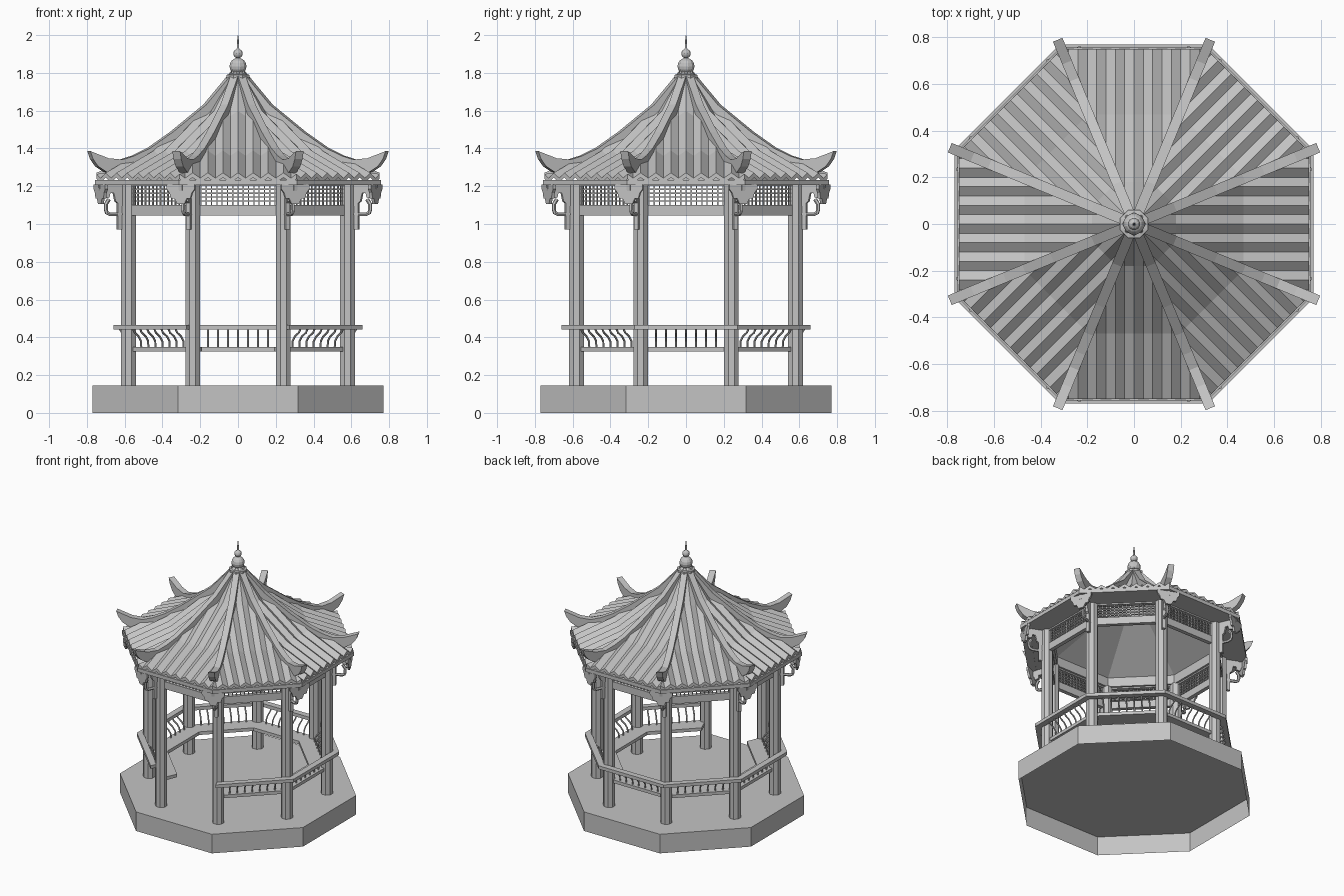
import bpy, bmesh, math
from mathutils import Matrix, Vector

if "Cube" in bpy.data.objects:
    bpy.data.objects.remove(bpy.data.objects["Cube"], do_unlink=True)

STEP = math.pi / 4
HALF = STEP / 2
TAN = math.tan(HALF)

stone = bpy.data.materials.new("stone_grey")
stone.use_nodes = True
stone.diffuse_color = (0.55, 0.55, 0.55, 1)
stone.node_tree.nodes["Principled BSDF"].inputs["Base Color"].default_value = stone.diffuse_color


def finish(name, bm, turns=(0,), recalc=True):
    """Repeat the sector geometry around z (turns in eighths) and make an object."""
    if recalc:
        bmesh.ops.recalc_face_normals(bm, faces=bm.faces)
    sector = bpy.data.meshes.new("sector")
    bm.to_mesh(sector)
    out = bmesh.new()
    for k in turns:
        start = len(out.verts)
        out.from_mesh(sector)
        out.verts.ensure_lookup_table()
        bmesh.ops.transform(out, matrix=Matrix.Rotation(k * STEP, 4, 'Z'), verts=out.verts[start:])
    mesh = bpy.data.meshes.new(name)
    out.to_mesh(mesh)
    out.free()
    bm.free()
    bpy.data.meshes.remove(sector)
    mesh.materials.append(stone)
    obj = bpy.data.objects.new(name, mesh)
    bpy.context.collection.objects.link(obj)


def prism(bm, outline, offset):
    """Extrude a closed outline along an offset vector."""
    low = [bm.verts.new(p) for p in outline]
    high = [bm.verts.new(Vector(p) + Vector(offset)) for p in outline]
    bm.faces.new(low)
    bm.faces.new(high[::-1])
    for i in range(len(low)):
        j = (i + 1) % len(low)
        bm.faces.new((low[i], high[i], high[j], low[j]))


def box(bm, x0, x1, r0, r1, z0, z1):
    prism(bm, [(x0, -r0, z0), (x1, -r0, z0), (x1, -r1, z0), (x0, -r1, z0)], (0, 0, z1 - z0))


def mitred(bm, r0, r1, z0, z1):
    """One side of an octagonal ring between two apothems."""
    a, b = r0 * TAN, r1 * TAN
    prism(bm, [(-a, -r0, z0), (a, -r0, z0), (b, -r1, z0), (-b, -r1, z0)], (0, 0, z1 - z0))


def side_plate(bm, profile, width):
    """Plate lying in the outward direction, from (distance, height) points."""
    prism(bm, [(-width / 2, -r, z) for r, z in profile], (width, 0, 0))


def tube(bm, path, radius, x=0.0, sides=6):
    """Sweep a small polygon along a path of (distance, height) points."""
    pts = [Vector((x, -r, z)) for r, z in path]
    rings = []
    for i, p in enumerate(pts):
        tangent = (pts[min(i + 1, len(pts) - 1)] - pts[max(i - 1, 0)]).normalized()
        side = Vector((1, 0, 0))
        up = tangent.cross(side)
        angles = [2 * math.pi * s / sides for s in range(sides)]
        rings.append([bm.verts.new(p + radius * (math.cos(a) * side + math.sin(a) * up)) for a in angles])
    for a, b in zip(rings, rings[1:]):
        for s in range(sides):
            t = (s + 1) % sides
            bm.faces.new((a[s], a[t], b[t], b[s]))
    bm.faces.new(rings[0])
    bm.faces.new(rings[-1][::-1])


def lathe(bm, profile, sides=8, centre=(0, 0), bottom=True, top=True):
    """Revolve (apothem, height) points as a regular polygon."""
    grow = 1 / math.cos(math.pi / sides)
    rings = []
    for r, z in profile:
        angles = [(s + 0.5) * 2 * math.pi / sides for s in range(sides)]
        rings.append([bm.verts.new((centre[0] + r * grow * math.cos(a),
                                    centre[1] + r * grow * math.sin(a), z)) for a in angles])
    for a, b in zip(rings, rings[1:]):
        for s in range(sides):
            t = (s + 1) % sides
            bm.faces.new((a[s], a[t], b[t], b[s]))
    if bottom:
        bm.faces.new(rings[0][::-1])
    if top:
        bm.faces.new(rings[-1])


ALL = range(8)
CORNERS = [k + 0.5 for k in ALL]
RAILED = range(1, 8)      # the front side stays open as the entrance

# Platform, an open-bottomed shell
bm = bmesh.new()
lathe(bm, [(0.77, 0), (0.77, 0.145)], bottom=False)
finish("platform", bm, recalc=False)

# Octagonal columns
bm = bmesh.new()
for sx in (-1, 1):
    for sy in (-1, 1):
        for x, y in ((0.24, 0.58), (0.58, 0.24)):
            lathe(bm, [(0.039, 0.145), (0.039, 1.215)], centre=(sx * x, sy * y))
finish("columns", bm)

# Bench seat, curved balusters and top rail
bm = bmesh.new()
mitred(bm, 0.46, 0.585, 0.325, 0.349)
finish("bench_seat", bm, RAILED)

bm = bmesh.new()
for i in range(-3, 4):
    tube(bm, [(0.565, 0.345), (0.567, 0.38), (0.585, 0.405), (0.615, 0.425), (0.63, 0.45)],
         0.0055, x=i * 0.053)
finish("balusters", bm, RAILED)

bm = bmesh.new()
mitred(bm, 0.615, 0.66, 0.441, 0.466)
finish("top_rail", bm, RAILED)

# Beams and lattice under the eaves
bm = bmesh.new()
mitred(bm, 0.565, 0.595, 1.045, 1.1)
mitred(bm, 0.565, 0.595, 1.2, 1.215)
finish("beams", bm, ALL)

bm = bmesh.new()
for i in range(-7, 8):
    box(bm, i * 0.028 - 0.003, i * 0.028 + 0.003, 0.576, 0.584, 1.1, 1.2)
for i in range(1, 5):
    z = 1.1 + i * 0.021
    box(bm, -0.21, 0.21, 0.577, 0.583, z - 0.003, z + 0.003)
finish("lattice", bm, ALL)

# Corner brackets: hanging post, bent arm, outward scroll and cross scroll
bm = bmesh.new()
box(bm, -0.011, 0.011, 0.668, 0.692, 0.97, 1.2)
finish("hanging_posts", bm, CORNERS)

bm = bmesh.new()
tube(bm, [(0.64, 1.052), (0.735, 1.052), (0.752, 1.06), (0.757, 1.075), (0.757, 1.105), (0.74, 1.13)], 0.011)
finish("bent_arms", bm, CORNERS)

bm = bmesh.new()
side_plate(bm, [(0.66, 1.21), (0.8, 1.21), (0.795, 1.175), (0.775, 1.165), (0.765, 1.135),
                (0.74, 1.14), (0.735, 1.165), (0.715, 1.165), (0.705, 1.12), (0.66, 1.09)], 0.02)
wing = [(0.08, 1.21), (0.08, 1.185), (0.064, 1.165), (0.055, 1.135), (0.035, 1.135), (0.02, 1.105)]
outline = wing + [(-x, z) for x, z in reversed(wing)]
prism(bm, [(x, -0.778, z) for x, z in outline], (0, -0.016, 0))
finish("scroll_brackets", bm, CORNERS)

# Eave board and ceiling lining
bm = bmesh.new()
mitred(bm, 0.7, 0.757, 1.207, 1.234)
finish("eave_board", bm, ALL)

bm = bmesh.new()
lathe(bm, [(0.75, 1.21), (0.55, 1.21), (0.55, 1.28), (0.18, 1.52), (0.05, 1.68)], bottom=False, top=False)
finish("ceiling", bm)

# Folded roof tiles, one side trimmed to its wedge and repeated
bm = bmesh.new()
slope = [(0.03, 1.79), (0.18, 1.585), (0.47, 1.375), (0.75, 1.257), (0.75, 1.232)]
grid = [[bm.verts.new((i * 0.04, -r, z + (-0.014 if i % 2 else 0.014))) for r, z in slope]
        for i in range(-8, 9)]
for a, b in zip(grid, grid[1:]):
    for j in range(len(slope) - 1):
        bm.faces.new((a[j], a[j + 1], b[j + 1], b[j]))
for s in (-1, 1):
    bmesh.ops.bisect_plane(bm, geom=bm.verts[:] + bm.edges[:] + bm.faces[:], plane_co=(0, 0, 0),
                           plane_no=(s * math.cos(HALF), math.sin(HALF), 0), clear_outer=True)
finish("roof_tiles", bm, ALL, recalc=False)

# Hip ridges with upturned horns
bm = bmesh.new()
top = [(0.03, 1.81), (0.1, 1.732), (0.19, 1.632), (0.38, 1.488), (0.51, 1.403), (0.6, 1.362),
       (0.67, 1.341), (0.75, 1.348), (0.855, 1.386)]
under = [(0.84, 1.345), (0.81, 1.305), (0.76, 1.275), (0.7, 1.265), (0.51, 1.345), (0.19, 1.56), (0.03, 1.75)]
side_plate(bm, top + under, 0.044)
finish("hip_ridges", bm, CORNERS)

# Finial: collar, bulb, bead and needle
bm = bmesh.new()
lathe(bm, [(0.05, 1.75), (0.06, 1.77), (0.06, 1.79), (0.035, 1.795)])
bulbs = [(0.02, 1.79)]
for radius, mid in ((0.045, 1.835), (0.025, 1.902)):
    bulbs += [(radius * math.sin(a), mid - radius * math.cos(a))
              for a in (math.pi * i / 8 for i in range(1, 8))]
lathe(bm, bulbs + [(0.006, 1.93), (0.005, 1.97), (0.001, 2.0)], sides=12)
finish("finial", bm)
